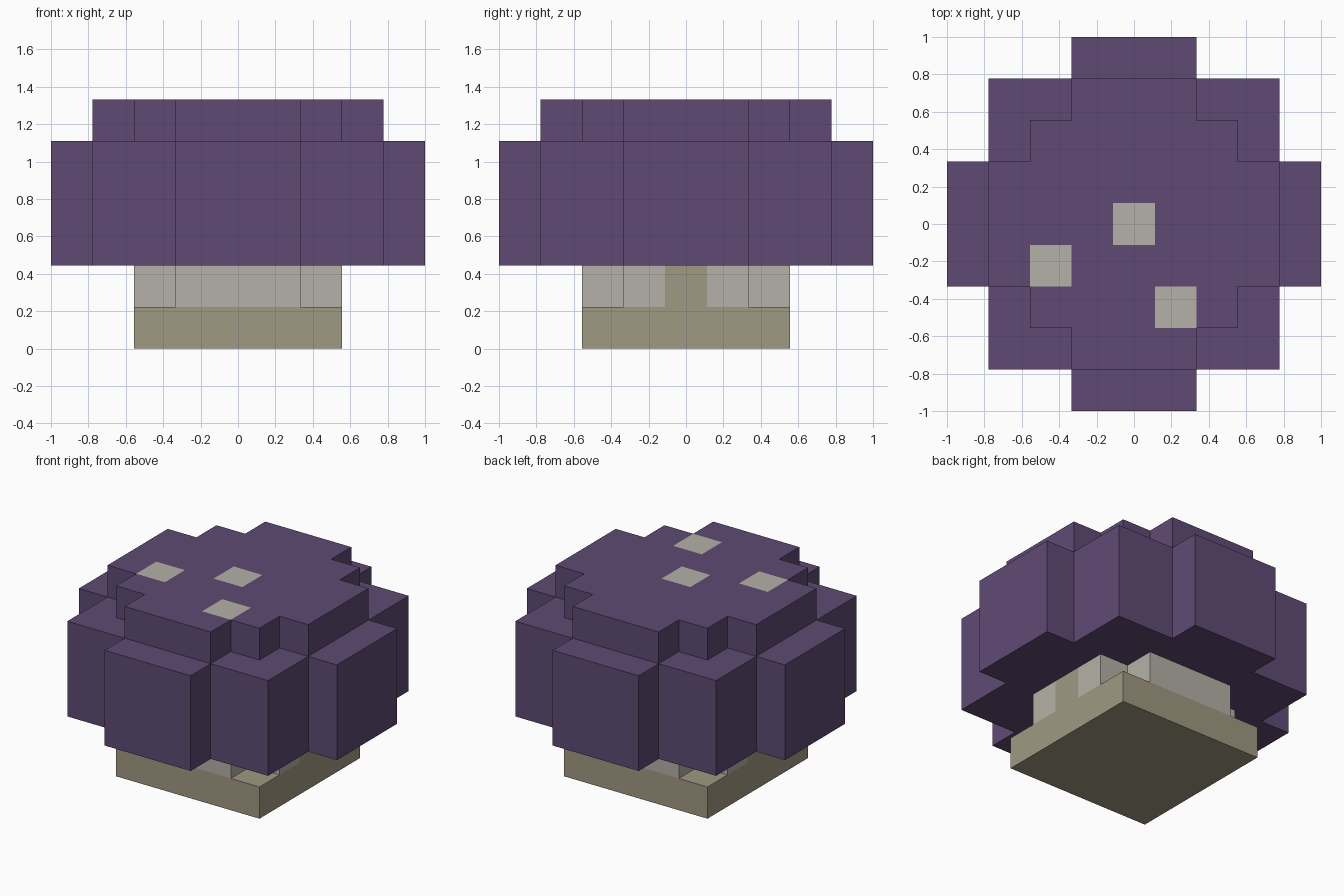
import bpy
import bmesh

cube = bpy.data.objects.get("Cube")
if cube:
    bpy.data.objects.remove(cube, do_unlink=True)

U = 1 / 9  # half the side of one block; plans and heights are in this unit


def material(name, rgb):
    linear = [((c / 255 + 0.055) / 1.055) ** 2.4 for c in rgb] + [1]
    mat = bpy.data.materials.new(name)
    mat.diffuse_color = linear
    mat.use_nodes = True
    mat.node_tree.nodes["Principled BSDF"].inputs["Base Color"].default_value = linear
    return mat


PURPLE = material("cap purple", (95, 74, 116))
PALE = material("pale grey", (181, 177, 168))
TAN = material("stem tan", (160, 152, 130))


def layer(name, plan, z0, z1, mats, accent=None):
    """Raise a block layer whose plan is a union of centred rectangles (half x, half y).
    accent(x, y, normal) picks the faces that take the second material."""
    bm = bmesh.new()
    for x in range(-8, 9, 2):
        for y in range(-8, 9, 2):
            if any(abs(x) < hx and abs(y) < hy for hx, hy in plan):
                corners = ((x-1, y-1), (x+1, y-1), (x+1, y+1), (x-1, y+1))
                bm.faces.new([bm.verts.new((a * U, b * U, z0 * U)) for a, b in corners])
    bmesh.ops.remove_doubles(bm, verts=bm.verts, dist=1e-4)
    # Extrude upward, keeping the floor so the layer is closed
    floor = bm.faces[:]
    raised = bmesh.ops.extrude_face_region(bm, geom=floor, use_keep_orig=True)["geom"]
    top = [v for v in raised if isinstance(v, bmesh.types.BMVert)]
    bmesh.ops.translate(bm, verts=top, vec=(0, 0, (z1 - z0) * U))
    bmesh.ops.recalc_face_normals(bm, faces=bm.faces)
    if accent:
        for f in bm.faces:
            c = f.calc_center_median() / U
            f.material_index = int(accent(round(c.x), round(c.y), f.normal))
    mesh = bpy.data.meshes.new(name)
    bm.to_mesh(mesh)
    bm.free()
    for m in mats:
        mesh.materials.append(m)
    obj = bpy.data.objects.new(name, mesh)
    bpy.context.collection.objects.link(obj)
    return obj


# Stem: square foot, then a cross with a tan band on both x sides
layer("stem_foot", [(5, 5)], 0, 2, [TAN])
layer("stem_neck", [(5, 3), (3, 5)], 2, 4, [PALE, TAN],
      lambda x, y, n: y == 0 and abs(n.x) > 0.9)

# Cap: wide stepped body, then a smaller crown with three pale spots on top
layer("cap_body", [(7, 7), (9, 3), (3, 9)], 4, 10, [PURPLE])
SPOTS = {(0, 0), (-4, -2), (2, -4)}
layer("cap_crown", [(5, 5), (7, 3), (3, 7)], 10, 12, [PURPLE, PALE],
      lambda x, y, n: n.z > 0.9 and (x, y) in SPOTS)
